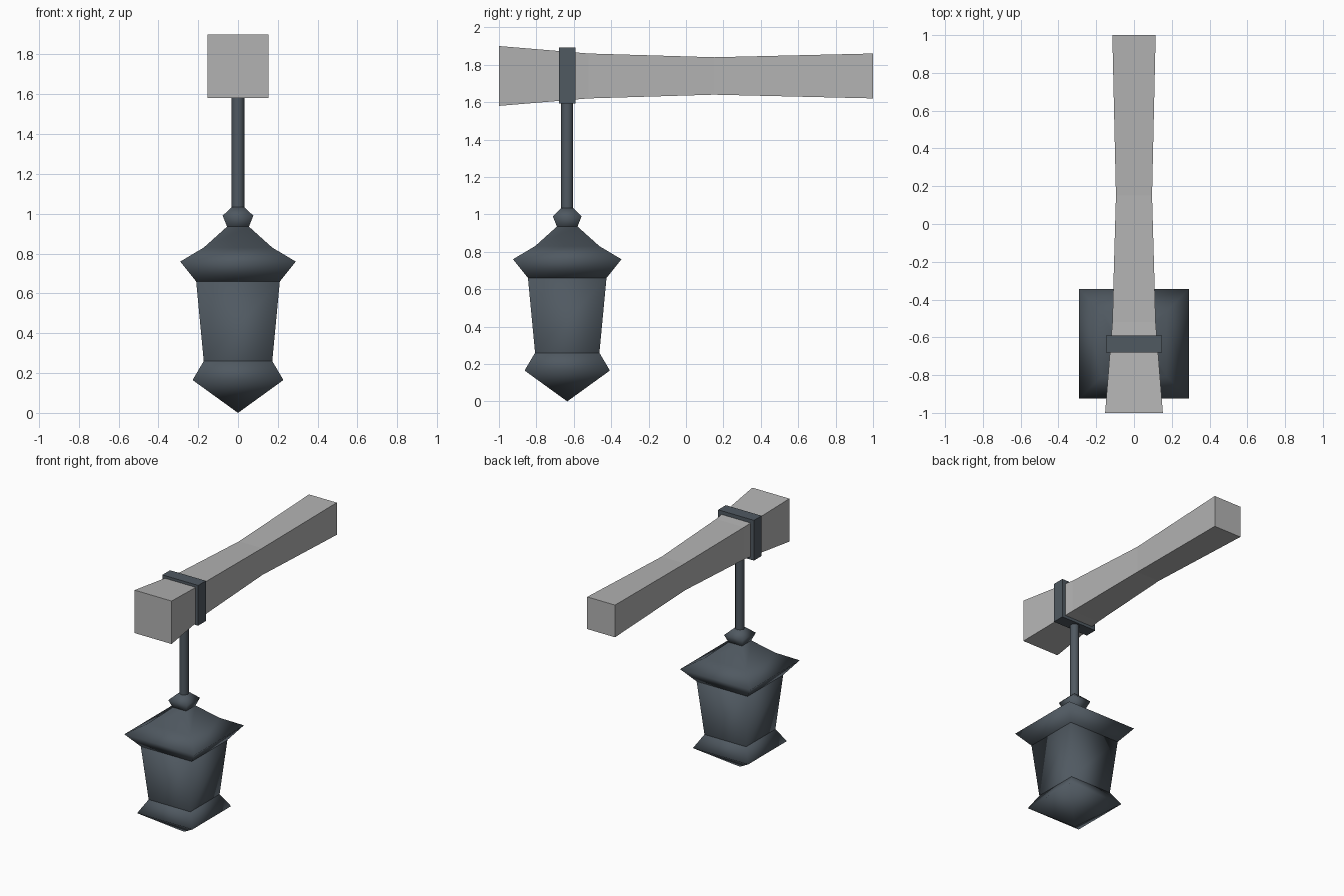
import bpy
import bmesh
import math

if "Cube" in bpy.data.objects:
    bpy.data.objects.remove(bpy.data.objects["Cube"], do_unlink=True)


def material(name, color):
    mat = bpy.data.materials.new(name)
    mat.use_nodes = True
    mat.diffuse_color = color
    mat.node_tree.nodes["Principled BSDF"].inputs["Base Color"].default_value = color
    return mat


WOOD = material("pale grey beam", (0.45, 0.45, 0.45, 1))
IRON = material("slate iron", (0.08, 0.10, 0.12, 1))
LAMP_Y = -0.635


def add_object(name, bm, mat, smooth):
    bmesh.ops.recalc_face_normals(bm, faces=bm.faces)
    for face in bm.faces:
        face.smooth = smooth
    mesh = bpy.data.meshes.new(name)
    bm.to_mesh(mesh)
    bm.free()
    mesh.materials.append(mat)
    obj = bpy.data.objects.new(name, mesh)
    bpy.context.collection.objects.link(obj)
    return obj


def bridge(bm, rings):
    # Join consecutive four-point rings with quads
    for a, b in zip(rings, rings[1:]):
        for i in range(4):
            j = (i + 1) % 4
            bm.faces.new((a[i], a[j], b[j], b[i]))


CORNERS = ((-1, -1), (1, -1), (1, 1), (-1, 1))


def square_part(name, profile, tip=None):
    # Square shell from (half width, height) pairs, with an optional pointed end
    bm = bmesh.new()
    rings = [[bm.verts.new((cx * w, LAMP_Y + cy * w, z)) for cx, cy in CORNERS]
             for w, z in profile]
    bridge(bm, rings)
    if tip is None:
        bm.faces.new(rings[-1])
    else:
        apex = bm.verts.new((0, LAMP_Y, tip))
        for i in range(4):
            bm.faces.new((rings[0][i], rings[0][(i + 1) % 4], apex))
    return add_object(name, bm, IRON, True)


# Lantern: pointed base, tapered body, flared roof, finial
square_part("lantern_base", [(0.228, 0.165), (0.172, 0.26)], tip=0)
square_part("lantern_body", [(0.172, 0.26), (0.21, 0.66)])
square_part("lantern_roof", [(0.21, 0.66), (0.29, 0.76), (0.172, 0.83), (0.055, 0.935)])
square_part("lantern_finial", [(0.055, 0.935), (0.077, 0.99), (0.03, 1.035)])

# Hanging rod
bpy.ops.mesh.primitive_cylinder_add(vertices=12, radius=0.032, depth=0.6,
                                    location=(0, LAMP_Y, 1.32))
rod = bpy.context.object
rod.name = "hanging_rod"
rod.data.materials.append(IRON)
bpy.ops.object.shade_smooth_by_angle(angle=math.radians(40))

# Strap around the beam
bm = bmesh.new()
bmesh.ops.create_cube(bm, size=1)
bmesh.ops.scale(bm, vec=(0.295, 0.09, 0.3), verts=bm.verts)
bmesh.ops.translate(bm, vec=(0, LAMP_Y, 1.743), verts=bm.verts)
add_object("beam_strap", bm, IRON, False)

# Beam: square section, waisted along its length, as (y, half height)
bm = bmesh.new()
sections = [(-1, 0.16), (-0.52, 0.12), (0.15, 0.1), (1, 0.12)]
rings = [[bm.verts.new((cx * h * 0.955, y, 1.74 + cz * h)) for cx, cz in CORNERS]
         for y, h in sections]
bridge(bm, rings)
bm.faces.new(rings[0])
bm.faces.new(rings[-1])
add_object("beam", bm, WOOD, False)
